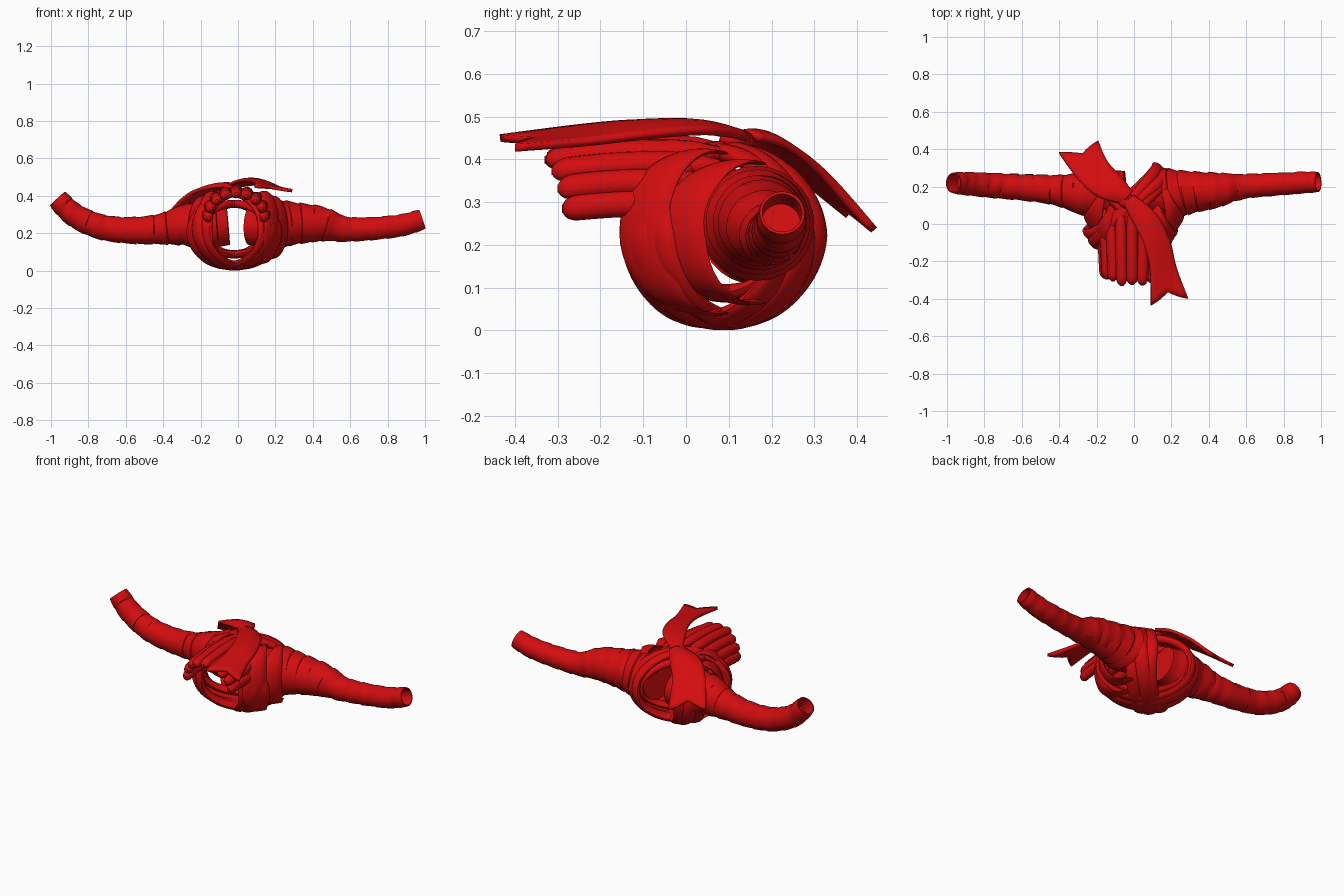
import bpy, bmesh, math, random
from mathutils import Vector

random.seed(4)
cube = bpy.data.objects.get("Cube")
if cube:
    bpy.data.objects.remove(cube, do_unlink=True)

red = bpy.data.materials.new("red cloth")
red.use_nodes = True
RED = (0.65, 0.004, 0.005, 1)
red.diffuse_color = RED
red.node_tree.nodes["Principled BSDF"].inputs["Base Color"].default_value = RED
UP = Vector((0, 0, 1))


def spline(pts, s):
    """Catmull-Rom point at s in 0..1 through points of any dimension."""
    f = min(max(s, 0), 1) * (len(pts) - 1)
    i = min(int(f), len(pts) - 2)
    t = f - i
    a, b, c, d = (Vector(pts[min(max(k, 0), len(pts) - 1)]) for k in range(i - 1, i + 3))
    return 0.5 * (2 * b + (c - a) * t + (2 * a - 5 * b + 4 * c - d) * t**2
                  + (3 * b - a - 3 * c + d) * t**3)


def loft(name, rows, loop=False, tube=True):
    """Skin rows of points; tube closes each row, loop joins last row to first."""
    bm = bmesh.new()
    vs = [[bm.verts.new(p) for p in row] for row in rows]
    n = len(rows[0])
    for i in range(len(rows) if loop else len(rows) - 1):
        a, b = vs[i], vs[(i + 1) % len(rows)]
        for j in range(n if tube else n - 1):
            k = (j + 1) % n
            bm.faces.new((a[j], a[k], b[k], b[j]))
    if tube and not loop:
        bm.faces.new(vs[0])
        bm.faces.new(vs[-1])
    bmesh.ops.recalc_face_normals(bm, faces=bm.faces)
    mesh = bpy.data.meshes.new(name)
    bm.to_mesh(mesh)
    bm.free()
    mesh.materials.append(red)
    ob = bpy.data.objects.new(name, mesh)
    bpy.context.collection.objects.link(ob)
    bpy.ops.object.select_all(action="DESELECT")
    bpy.context.view_layer.objects.active = ob
    ob.select_set(True)
    bpy.ops.object.shade_smooth_by_angle(angle=math.radians(40))
    return ob


def ellipse(c, e1, e2, n):
    return [c + e1 * math.cos(k * math.tau / n) + e2 * math.sin(k * math.tau / n)
            for k in range(n)]


def wrapped_arm(name, path, wraps):
    """Hollow-tipped tube of overlapping, slightly tilted cloth turns; path holds x, y, z, radius."""
    def ring(s, scale):
        p = spline(path, s)
        t = (spline(path, s + 0.02) - spline(path, s - 0.02)).xyz.normalized()
        e1 = t.cross(UP).normalized()
        e2 = e1.cross(t)
        lean = t * tilt * min(1, s * 8)
        r = p.w * scale
        return ellipse(p.xyz, (e1 + lean) * r, (e2 + lean * 0.6) * r, 28)

    tilt = 0
    rows = [ring(0.1, 0.8), ring(0, 0.86), ring(0, 0.98)]
    for j in range(wraps):
        tilt = random.uniform(-0.22, 0.22)
        a, b = j / wraps, (j + 1) / wraps
        rows += [ring(a + 0.004, 0.98), ring((a + b) / 2, 1.02), ring(b - 0.004, 1.04)]
    loft(name, rows)


# Two long horn-like arms
wrapped_arm("right_arm", [(-0.965, 0.22, 0.385, 0.056), (-0.88, 0.215, 0.30, 0.062),
                          (-0.74, 0.205, 0.235, 0.066), (-0.58, 0.195, 0.215, 0.07),
                          (-0.42, 0.18, 0.222, 0.08), (-0.30, 0.165, 0.24, 0.105),
                          (-0.18, 0.165, 0.24, 0.128), (-0.05, 0.18, 0.24, 0.098)], 13)
wrapped_arm("left_arm", [(0.985, 0.225, 0.275, 0.054), (0.88, 0.22, 0.243, 0.058),
                         (0.72, 0.21, 0.225, 0.061), (0.57, 0.20, 0.222, 0.067),
                         (0.44, 0.18, 0.248, 0.093), (0.31, 0.172, 0.253, 0.11),
                         (0.19, 0.165, 0.25, 0.13), (0.06, 0.18, 0.24, 0.098)], 13)

# Crossed bundles of bands forming the open middle
CENTRE = Vector((-0.02, 0.085, 0.222))


def band(name, side, offset, size, height, width, twist):
    u = Vector((side, -0.95, 0)).normalized()
    n = Vector((side * 0.95, 1, 0)).normalized()
    n.x *= 1
    n = Vector((side, 1, 0)).normalized()
    rows = []
    for k in range(72):
        t = k * math.tau / 72
        radial = u * math.cos(t) * 0.27 * size + UP * math.sin(t) * height
        spread = 1 - 0.35 * max(0, math.sin(t))
        c = CENTRE + radial + n * (offset * spread + twist * math.cos(t * 2 + 1))
        rows.append(ellipse(c, n * width * spread, radial.normalized() * 0.022, 14))
    loft(name, rows, loop=True)


BANDS = [(-0.045, 0.95, 0.195, 0.042, 0.008), (0.0, 1.0, 0.2, 0.042, -0.008),
         (0.045, 0.95, 0.195, 0.042, 0.01), (0.02, 0.85, 0.135, 0.035, 0.012)]
for side, word in ((-1, "right"), (1, "left")):
    for i, b in enumerate(BANDS):
        band(f"{word}_band_{i + 1}", side, *b)

# Wide folds wrapped over the cheeks, an outer one behind each front one
for side, word in ((-1, "right"), (1, "left")):
    for part, dx, dy, tall in (("front", 0, 0, 0.19), ("back", 0.045, 0.09, 0.165)):
        rows = []
        for k in range(25):
            t = math.radians(-100 + 200 * k / 24)
            c = Vector((side * (0.13 + dx + 0.05 * math.cos(t)),
                        0.05 + dy - 0.15 * math.cos(t), 0.23 + tall * math.sin(t)))
            w = Vector((side * 0.6, 0.8, 0)) * (0.025 + 0.045 * max(0, math.cos(t)))
            rows.append(ellipse(c, w, Vector((side * 0.012, -0.012, 0.006)), 12))
        loft(f"{word}_{part}_cheek_fold", rows)

# Arch of fringe strips hanging forward
STRIPS = 9
for i in range(STRIPS):
    a = math.radians(2 + 176 * i / (STRIPS - 1))
    out = Vector((math.cos(a), 0, math.sin(a)))
    along = Vector((-math.sin(a), 0, math.cos(a)))
    tip = -0.29 - 0.035 * math.sin(a) + random.uniform(-0.01, 0.01)
    rows = []
    for k in range(15):
        s = 1 - (1 - k / 14)**2
        fat = math.sqrt(max(0.1, 1 - max(0, (s - 0.9) / 0.1)**2)) * min(1, 0.5 + 3 * s)
        c = Vector((-0.01, 0.08 + (tip - 0.08) * s, 0.28))
        c += Vector((out.x * 0.155, 0, out.z * 0.135)) * (1.08 - 0.13 * s)
        c.z += 0.012 * math.sin(s * math.pi)
        rows.append(ellipse(c, along * 0.031 * fat, out * 0.027 * fat, 12))
    loft(f"fringe_strip_{i + 1}", rows)


def tail(name, left, right, notch, bulge):
    """Cloth ribbon between two edges with a swallow-tail end."""
    rows = []
    for i in range(17):
        s = i / 16
        row = []
        for j in range(9):
            q = j / 8
            mid = 1 - abs(2 * q - 1)
            v = s * (1 - notch * mid * s**3)
            p = spline(left, v).lerp(spline(right, v), q)
            p.z += bulge * math.sin(q * math.pi) * math.sin(min(1, s + 0.2) * math.pi)
            row.append(p)
        rows.append(row)
    ob = loft(name, rows, tube=False)
    mod = ob.modifiers.new("cloth thickness", "SOLIDIFY")
    mod.thickness = 0.018
    mod.offset = 0


# Two loose ribbon ends and the knot they leave from
tail("front_tail",
     [(-0.06, 0.12, 0.45), (-0.01, 0.02, 0.475), (0.05, -0.1, 0.485), (0.085, -0.24, 0.475),
      (0.09, -0.435, 0.45)],
     [(0.0, 0.15, 0.45), (0.12, 0.05, 0.465), (0.19, -0.09, 0.455), (0.225, -0.23, 0.44),
      (0.29, -0.4, 0.427)], 0.09, 0.015)
tail("back_tail",
     [(-0.06, 0.11, 0.45), (-0.2, 0.15, 0.435), (-0.3, 0.24, 0.38), (-0.4, 0.38, 0.27)],
     [(-0.01, 0.17, 0.45), (-0.06, 0.24, 0.43), (-0.14, 0.33, 0.36), (-0.19, 0.44, 0.235)],
     0.12, 0.02)
knot = []
for k in range(13):
    t = math.pi * k / 12
    c = Vector((-0.035 - 0.05 * math.cos(t), 0.12 + 0.025 * math.cos(t), 0.445))
    f = max(0.05, math.sin(t))
    knot.append(ellipse(c, Vector((0.02, 0.035, 0)) * f, UP * 0.026 * f, 14))
loft("knot", knot)
